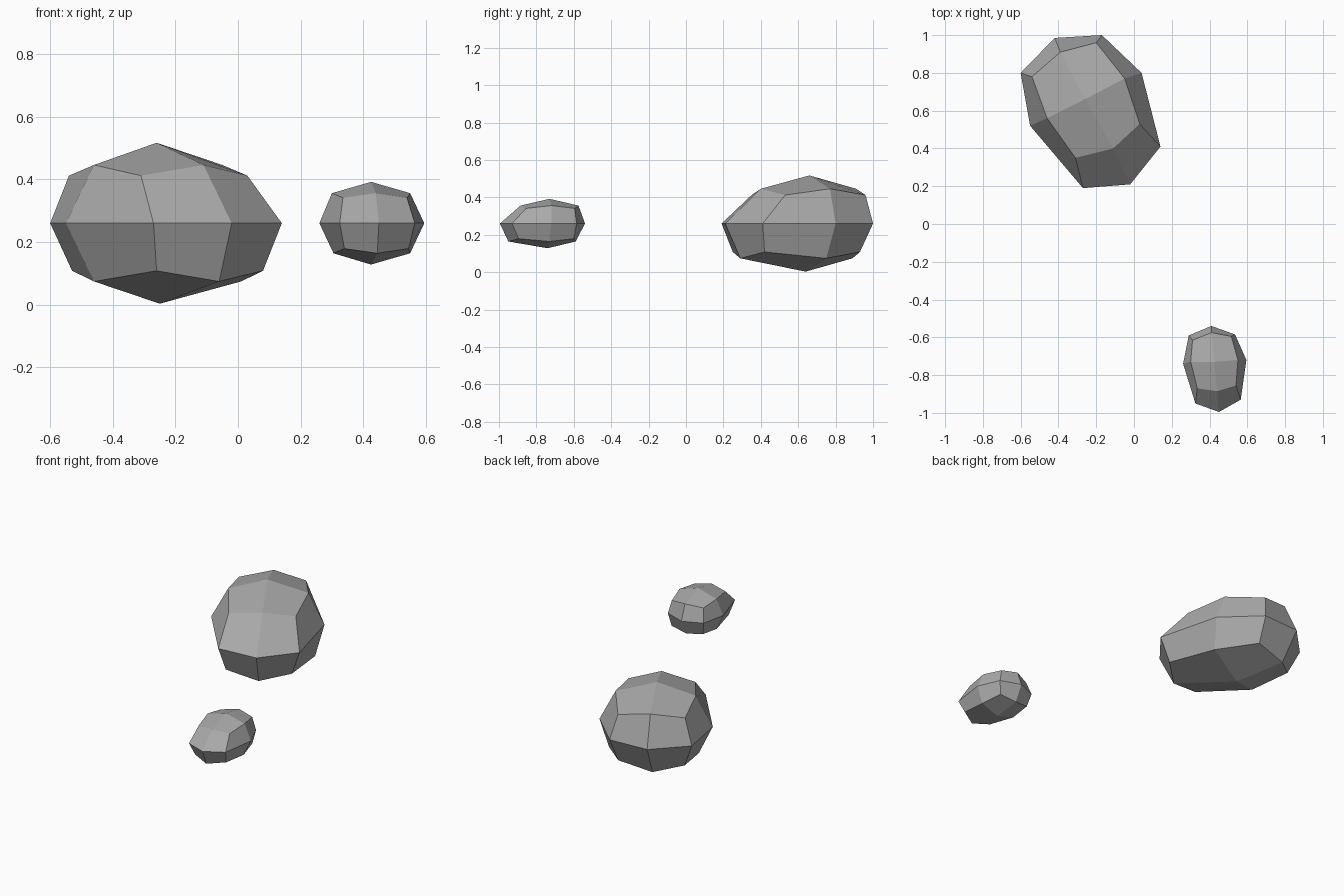
import bpy
import bmesh

# Remove the default cube
default = bpy.data.objects.get("Cube")
if default:
    bpy.data.objects.remove(default, do_unlink=True)

MID_HEIGHT = 0.26


def make_material(name, colour):
    mat = bpy.data.materials.new(name)
    mat.use_nodes = True
    mat.diffuse_color = colour
    mat.node_tree.nodes["Principled BSDF"].inputs["Base Color"].default_value = colour
    return mat


stone = make_material("stone grey", (0.4, 0.4, 0.4, 1))


def make_rock(name, top, upper, middle, lower, bottom, half, edge, corner):
    """Chunky rock with the layout of a rounded, once-divided cube.

    Sections run anticlockwise from the front left corner, so corners sit
    at even places and edge middles at odd places.
    """
    bm = bmesh.new()

    def ring(section, side):
        lift = (corner * side, edge * side)
        return [bm.verts.new((x, y, MID_HEIGHT + lift[i % 2]))
                for i, (x, y) in enumerate(section)]

    def cap(section, centre, side):
        tip = bm.verts.new((*centre, MID_HEIGHT + half * side))
        for i in range(1, len(section), 2):
            following = section[(i + 1) % len(section)]
            after = section[(i + 2) % len(section)]
            bm.faces.new((tip, section[i], following, after))

    rings = [ring(lower, -1), ring(middle, 0), ring(upper, 1)]

    # Side walls between neighbouring sections
    for below, above in zip(rings, rings[1:]):
        for i in range(len(below)):
            j = (i + 1) % len(below)
            bm.faces.new((below[i], below[j], above[j], above[i]))

    # Four faces close each end
    cap(rings[-1], top, 1)
    cap(rings[0], bottom, -1)
    bmesh.ops.recalc_face_normals(bm, faces=bm.faces)

    mesh = bpy.data.meshes.new(name)
    bm.to_mesh(mesh)
    bm.free()
    mesh.materials.append(stone)
    rock = bpy.data.objects.new(name, mesh)
    bpy.context.scene.collection.objects.link(rock)
    return rock


# Large rock at the back right
make_rock(
    "large_rock",
    top=(-.26, .66),
    upper=[(-.31, .35), (-.11, .40), (.03, .53), (-.05, .77),
           (-.20, .96), (-.39, .91), (-.54, .78), (-.46, .56)],
    middle=[(-.27, .19), (-.02, .21), (.14, .41), (.04, .80),
            (-.17, 1), (-.42, .985), (-.60, .80), (-.55, .52)],
    lower=[(-.26, .25), (-.06, .29), (.08, .42), (.01, .75),
           (-.18, .93), (-.39, .89), (-.53, .77), (-.46, .53)],
    bottom=(-.25, .64),
    half=.257, edge=.186, corner=.152)

# Small rock at the front left
make_rock(
    "small_rock",
    top=(.425, -.73),
    upper=[(.335, -.87), (.44, -.885), (.54, -.855), (.55, -.72),
           (.515, -.595), (.41, -.575), (.31, -.615), (.30, -.73)],
    middle=[(.325, -.95), (.45, -.995), (.565, -.93), (.595, -.72),
            (.535, -.585), (.41, -.54), (.29, -.59), (.26, -.74)],
    lower=[(.34, -.91), (.445, -.95), (.545, -.895), (.55, -.73),
           (.52, -.60), (.41, -.59), (.31, -.61), (.305, -.74)],
    bottom=(.425, -.74),
    half=.132, edge=.096, corner=.081)
